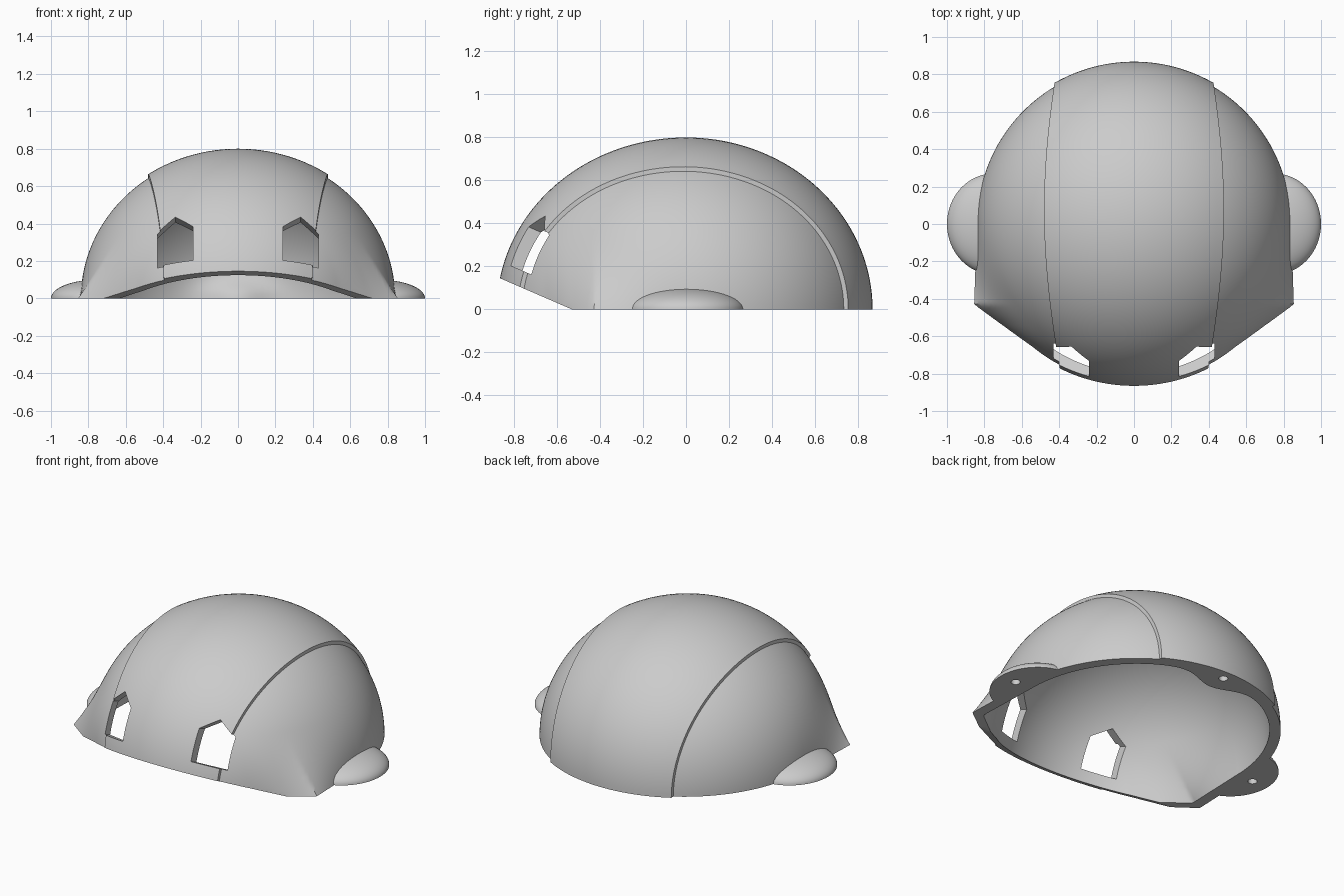
import bpy, bmesh
from math import sin, cos, asin, sqrt, pi, radians, exp

if "Cube" in bpy.data.objects:
    bpy.data.objects.remove(bpy.data.objects["Cube"])

gray = bpy.data.materials.new("plain_gray")
gray.use_nodes = True
gray.diffuse_color = (0.6, 0.6, 0.6, 1)
gray.node_tree.nodes["Principled BSDF"].inputs["Base Color"].default_value = (0.6, 0.6, 0.6, 1)

ROWS, BAND, CHEEK = 96, 24, 48
SLOPE, BROW = 0.433, -0.53   # sloped cut under the face opening


def make(name, bm):
    """Turns a closed bmesh into an object whose faces point outward."""
    bmesh.ops.recalc_face_normals(bm, faces=bm.faces)
    if bm.calc_volume(signed=True) < 0:
        bmesh.ops.reverse_faces(bm, faces=bm.faces)
    me = bpy.data.meshes.new(name)
    bm.to_mesh(me)
    bm.free()
    ob = bpy.data.objects.new(name, me)
    me.materials.append(gray)
    bpy.context.scene.collection.objects.link(ob)
    return ob


def prism(name, points, vector):
    """Closed prism from an outline swept along a vector."""
    bm = bmesh.new()
    near = [bm.verts.new(p) for p in points]
    far = [bm.verts.new([c + d for c, d in zip(p, vector)]) for p in points]
    bm.faces.new(near)
    bm.faces.new(far[::-1])
    for k in range(len(points)):
        bm.faces.new((near[k - 1], near[k], far[k], far[k - 1]))
    return make(name, bm)


def cut(target, cutter):
    cutter.hide_render = True
    mod = target.modifiers.new("cut", "BOOLEAN")
    mod.operation, mod.solver, mod.object = "DIFFERENCE", "EXACT", cutter
    bpy.context.view_layer.objects.active = target
    bpy.ops.object.modifier_apply(modifier=mod.name)
    bpy.data.objects.remove(cutter)


def drill(target, x, y):
    """Blind fixing hole in the base."""
    ring = [(x + 0.027 * cos(k * pi / 12), y + 0.027 * sin(k * pi / 12), -0.1) for k in range(24)]
    cut(target, prism("fixing_hole", ring, (0, 0, 0.15)))


def flare(y, z):
    """Sideways push that draws each cheek out to a front corner."""
    if y > 0 or y < -0.75:
        return 0
    if y > -0.43:
        target = 0.84 - 0.015 * y / 0.43
    else:
        target = 0.42 + 0.435 * (y + 0.75) / 0.32
    push = max(0, target - 0.84 * sqrt(max(0, 1 - (y / 0.865) ** 2)))
    height = z - max(0, SLOPE * (BROW - y))
    return push * min(1, max(0, 1 - height / 0.35)) ** 2


def outer(x, theta, cheek):
    a, drop = (0.84, 0.017) if cheek else (0.86, 0)
    b = (0.88 if cos(theta) > 0 else 0.868) - drop
    rho = sqrt(max(0, 1 - (x / a) ** 2))
    y, z = -b * cos(theta) * rho, (0.8 - drop) * sin(theta) * rho
    if cheek:
        x += flare(y, z) * (1 if x > 0 else -1)
    return x, y, z


def inner(x, theta, cheek):
    """Smooth lining with a thicker pad at the back of the rim."""
    if cheek:
        x += 0.02 * (0.84 - abs(x)) * (1 if x > 0 else -1)
    x, y, z = outer(x, theta, True)
    x, y, z = 0.92 * x, (0.96 if y < 0 else 0.93) * y, 0.935 * z
    if y > 0:
        y -= 0.11 * exp(-(x / 0.17) ** 2 - (z / 0.1) ** 2)
    return x, y, z


def half_dome(bm, surface):
    """Adds one dome surface and returns its rim loop."""
    poles = [bm.verts.new(surface(s * 0.84, pi / 2, True)) for s in (-1, 1)]
    grid = []
    for i in range(ROWS + 1):
        th = pi * i / ROWS
        seam = 0.41 - 0.015 * cos(th) + 0.07 * sin(th) ** 2
        start = asin(seam / 0.84)
        side = [0.84 * sin(start + (pi / 2 - start) * k / CHEEK) for k in range(CHEEK)]
        cols = [(-x, True) for x in reversed(side)]
        cols += [(seam * (2 * k / BAND - 1), False) for k in range(BAND + 1)]
        cols += [(x, True) for x in side]
        grid.append([poles[0]] + [bm.verts.new(surface(x, th, c)) for x, c in cols] + [poles[1]])
    for r0, r1 in zip(grid, grid[1:]):
        for k in range(len(r0) - 1):
            corners = (r0[k], r0[k + 1], r1[k + 1], r1[k])
            bm.faces.new(list(dict.fromkeys(corners)))
    return grid[0] + grid[-1][-2:0:-1]


# Hollow shell with a raised centre band
bm = bmesh.new()
rim, lining = half_dome(bm, outer), half_dome(bm, inner)
for k in range(len(rim)):
    bm.faces.new((rim[k - 1], rim[k], lining[k], lining[k - 1]))
shell = make("helmet_shell", bm)

# Sloped front rim
front = [(-2, y, SLOPE * (BROW - y)) for y in (-0.3, -1.1)] + [(-2, -1.1, -0.1)]
cut(shell, prism("front_cut", front, (4, 0, 0)))

# Five-sided eye openings, tilted square to the surface
tilt = radians(23.5)
profile = [(-0.095, -0.138), (0.095, -0.138), (0.095, 0.06), (0, 0.137), (-0.095, 0.06)]
for s in (-1, 1):
    points = [(0.335 * s + u, v * sin(tilt) - 1.1 * cos(tilt), v * cos(tilt) + 1.1 * sin(tilt))
              for u, v in profile]
    cut(shell, prism("eye_opening", points, (0, 0.75 * cos(tilt), -0.75 * sin(tilt))))
drill(shell, 0, 0.8)
parts = [shell]

# Rounded side lugs, trimmed flat below and inside the wall
for s, side in ((-1, "right"), (1, "left")):
    bm = bmesh.new()
    bmesh.ops.create_uvsphere(bm, u_segments=64, v_segments=32, radius=1)
    for v in bm.verts:
        v.co = (v.co.x * 0.25 + 0.75 * s, v.co.y * 0.27, v.co.z * 0.1)
    for point, normal in (((0, 0, 0), (0, 0, 1)), ((0.78 * s, 0, 0), (s, 0, 0))):
        bmesh.ops.bisect_plane(bm, geom=bm.verts[:] + bm.edges[:] + bm.faces[:], dist=0.0001,
                               plane_co=point, plane_no=normal, clear_inner=True)
        bmesh.ops.holes_fill(bm, edges=[e for e in bm.edges if e.is_boundary], sides=0)
    lug = make(side + "_lug", bm)
    drill(lug, 0.89 * s, 0)
    parts.append(lug)

bpy.ops.object.select_all(action="DESELECT")
for part in parts:
    part.select_set(True)
bpy.context.view_layer.objects.active = shell
bpy.ops.object.shade_smooth_by_angle(angle=radians(30))
